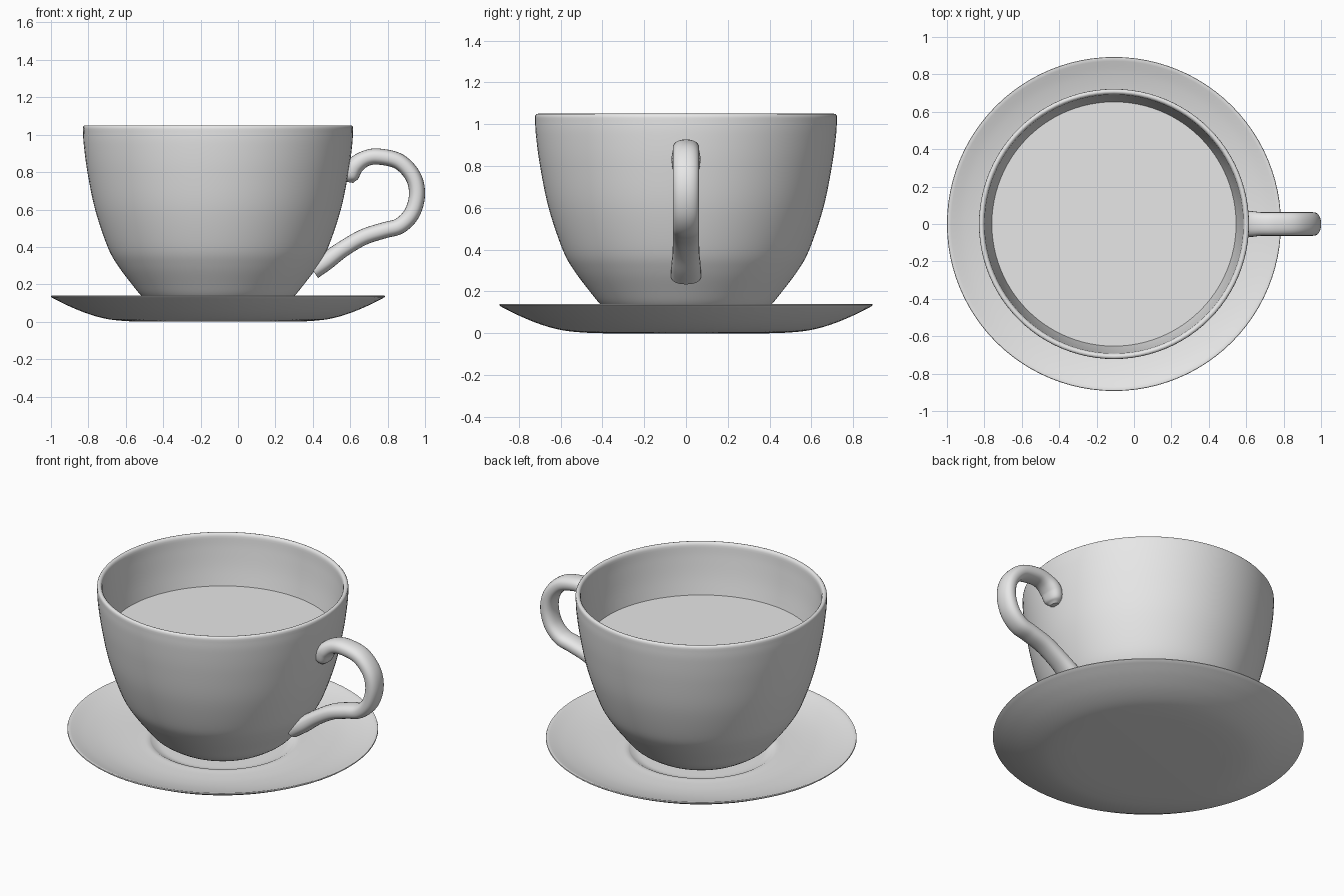
import bpy, bmesh, math
from mathutils import Vector

if "Cube" in bpy.data.objects:
    bpy.data.objects.remove(bpy.data.objects["Cube"])

CX = -0.107          # axis of cup and saucer
SEG = 96

mat = bpy.data.materials.new("light_grey_china")
mat.diffuse_color = (0.8, 0.8, 0.8, 1)
mat.use_nodes = True
mat.node_tree.nodes["Principled BSDF"].inputs["Base Color"].default_value = mat.diffuse_color


def spline(pts, n=6):
    """Catmull-Rom through the given points."""
    p = [Vector(q) for q in pts]
    p = [2 * p[0] - p[1]] + p + [2 * p[-1] - p[-2]]
    out = []
    for i in range(1, len(p) - 2):
        a, b, c, d = p[i - 1:i + 3]
        for k in range(n):
            t = k / n
            out.append(0.5 * (2 * b + (c - a) * t + (2 * a - 5 * b + 4 * c - d) * t * t
                              + (3 * b - a - 3 * c + d) * t ** 3))
    return out + [p[-2]]


def make(name, rings, closed):
    """Skin a list of vertex rings; cap the ends unless they are closed on each other."""
    bm = bmesh.new()
    vs = [[bm.verts.new(v) for v in r] for r in rings]
    m = len(vs[0])
    for a, b in zip(vs, vs[1:]):
        for j in range(m):
            bm.faces.new((a[j], a[(j + 1) % m], b[(j + 1) % m], b[j]))
    if closed:
        bm.faces.new(vs[0][::-1])
        bm.faces.new(vs[-1])
    bmesh.ops.recalc_face_normals(bm, faces=bm.faces)
    me = bpy.data.meshes.new(name)
    bm.to_mesh(me)
    bm.free()
    ob = bpy.data.objects.new(name, me)
    bpy.context.collection.objects.link(ob)
    me.materials.append(mat)
    bpy.ops.object.select_all(action='DESELECT')
    ob.select_set(True)
    bpy.context.view_layer.objects.active = ob
    bpy.ops.object.shade_smooth_by_angle(angle=math.radians(40))
    return ob


def lathe(name, profile):
    rings = [[(CX + r * math.cos(2 * math.pi * j / SEG), r * math.sin(2 * math.pi * j / SEG), z)
              for j in range(SEG)] for r, z in profile]
    return make(name, rings, True)


# saucer: underside, thin rim, shallow top and a well under the cup
under = spline([(0.40, 0.0), (0.5, 0.004), (0.6, 0.016), (0.7, 0.044), (0.8, 0.085), (0.886, 0.128)])
top = spline([(0.885, 0.140), (0.8, 0.112), (0.7, 0.089), (0.6, 0.077), (0.5, 0.074), (0.44, 0.076)])
well = spline([(0.42, 0.073), (0.40, 0.062), (0.37, 0.052), (0.33, 0.05)], 3)
lathe("saucer", [*under, (0.893, 0.134), (0.891, 0.139), *top, *well])

# cup: outer wall, rounded lip, inner wall
outer = spline([(0.25, 0.05), (0.30, 0.068), (0.36, 0.102), (0.41, 0.14), (0.46, 0.2), (0.535, 0.3),
                (0.59, 0.4), (0.657, 0.6), (0.698, 0.8), (0.718, 0.95), (0.722, 1.03)])
lip = [(0.721, 1.042), (0.716, 1.048), (0.708, 1.05), (0.701, 1.048), (0.695, 1.041)]
inner = spline([(0.692, 1.03), (0.685, 0.95), (0.665, 0.8), (0.624, 0.6), (0.555, 0.4), (0.42, 0.2), (0.3, 0.11)])
lathe("cup", [*outer, *lip, *inner])

# drink: flat disc inside the cup
lathe("drink", [(0.645, 0.715), (0.653, 0.735)])

# handle: (x, z, scale) path swept with an oval section
path = spline([(0.597, 0.745, 0.45), (0.603, 0.775, 0.95), (0.625, 0.832, 1.1), (0.68, 0.872, 1.0),
               (0.75, 0.883, 1), (0.86, 0.857, 1), (0.936, 0.777, 1), (0.957, 0.68, 1),
               (0.93, 0.58, 1), (0.865, 0.513, 1), (0.78, 0.488, 1), (0.67, 0.452, 1.0),
               (0.56, 0.388, 1.02), (0.47, 0.322, 1.12), (0.40, 0.275, 1.15)])
rings = []
for i, p in enumerate(path):
    t = path[min(i + 1, len(path) - 1)] - path[max(i - 1, 0)]
    d = Vector((t.x, t.y)).normalized()
    ring = []
    for j in range(24):
        a = 2 * math.pi * j / 24
        c, s = math.cos(a), math.sin(a)
        u = 0.043 * p.z * math.copysign(abs(c) ** 0.85, c)
        w = 0.063 * p.z * math.copysign(abs(s) ** 0.85, s)
        ring.append((p.x - d.y * u, w, p.y + d.x * u))
    rings.append(ring)
make("handle", rings, True)
